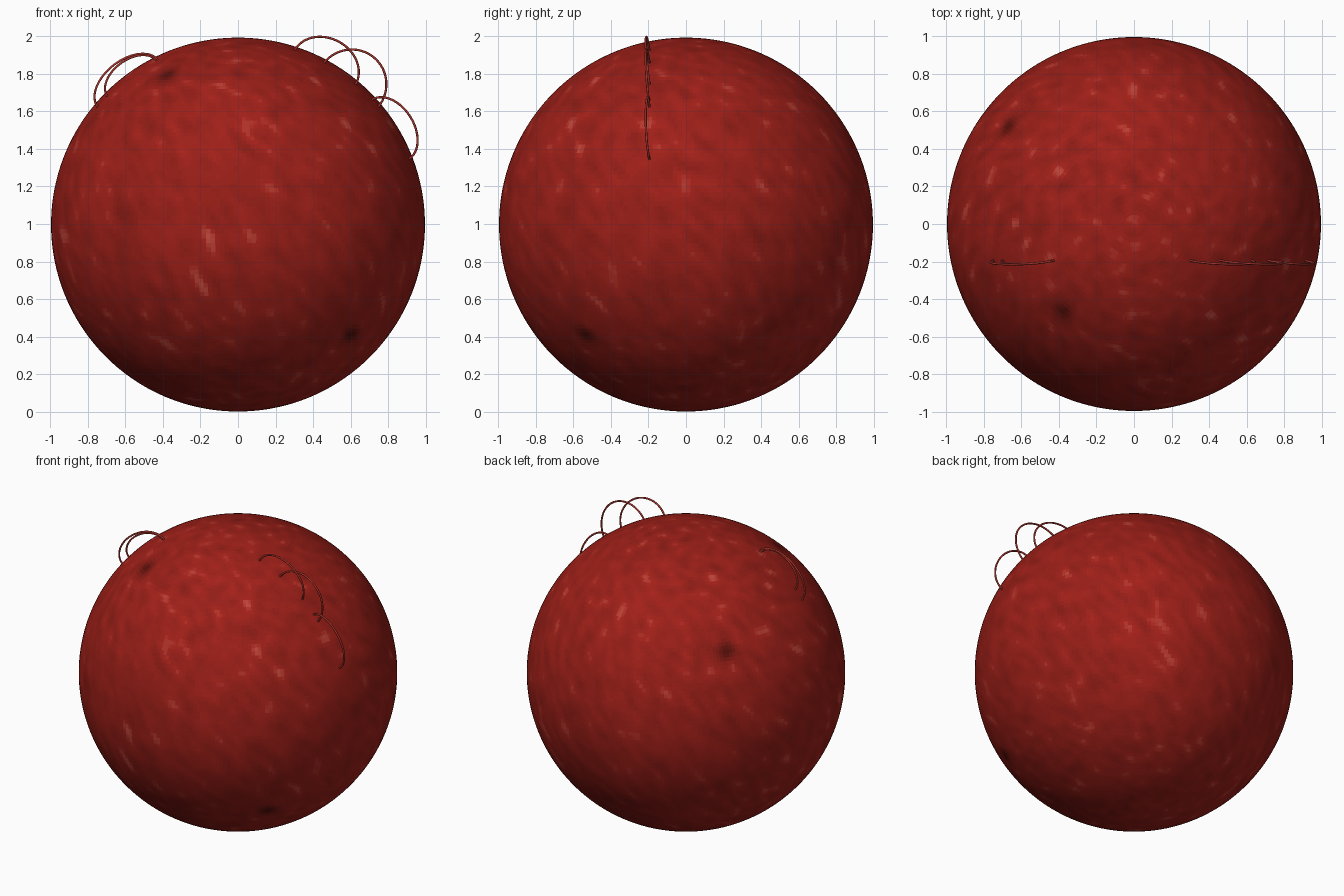
import bpy, bmesh, math
from mathutils import Vector, noise

if "Cube" in bpy.data.objects:
    bpy.data.objects.remove(bpy.data.objects["Cube"])

R = 0.997
CENTRE = Vector((0, 0, R))


def material(name, rgb):
    m = bpy.data.materials.new(name)
    m.diffuse_color = (*rgb, 1)
    m.use_nodes = True
    m.node_tree.nodes["Principled BSDF"].inputs["Base Color"].default_value = m.diffuse_color
    return m


# Star body: smooth sphere whose faces carry graded red shades
mesh = bpy.data.meshes.new("star_body")
bm = bmesh.new()
bmesh.ops.create_uvsphere(bm, u_segments=256, v_segments=128, radius=R)
SHADES = 24
for i in range(SHADES):
    t = i / (SHADES - 1)
    glow = max(0, t - 0.65)
    mesh.materials.append(material(f"red_{i}", (
        0.02 + 0.56 * t, 0.002 + 0.02 * t + 0.16 * glow, 0.001 + 0.014 * t + 0.11 * glow)))

SPOTS = [Vector(p).normalized() for p in
         ((-0.38, -0.46, 0.80), (0.60, -0.53, -0.59), (-0.67, 0.52, 0.52))]
for f in bm.faces:
    f.smooth = True
    d = f.calc_center_median().normalized()
    # streaky mottling in swirled longitude / latitude
    lat = math.asin(max(-1, min(1, d.z)))
    lon = math.atan2(d.y, d.x) + 0.5 * lat
    c = math.cos(lat)
    p = Vector((c * math.cos(lon), c * math.sin(lon), 0)) * 13 + Vector((0, 0, lat * 8))
    n = noise.noise(p)
    broad = noise.noise(d * 3 + Vector((7, 2, 5)))
    t = 0.55 + 0.17 * n + 0.05 * broad + 0.5 * max(0, n - 0.42)
    # dark spots
    for s in SPOTS:
        a = d.angle(s)
        t *= 1 - 0.8 * math.exp(-(a / 0.07) ** 2)
    f.material_index = max(0, min(SHADES - 1, round(t * (SHADES - 1))))
bm.to_mesh(mesh)
bm.free()
body = bpy.data.objects.new("star_body", mesh)
body.location = CENTRE
bpy.context.collection.objects.link(body)

# Prominence loops: half-ellipse arches standing on the surface near y = -0.2
loop_mat = material("loop_red", (0.42, 0.035, 0.025))
RING = math.sqrt(R * R - 0.04)


def prominence(name, mid_deg, half_deg, height):
    mid, half = math.radians(mid_deg), math.radians(half_deg)
    out = Vector((math.cos(mid), 0, math.sin(mid)))
    side = Vector((math.sin(mid), 0, -math.cos(mid)))
    base = CENTRE + out * RING * math.cos(half)
    width = RING * math.sin(half)
    cu = bpy.data.curves.new(name, "CURVE")
    cu.dimensions = "3D"
    cu.bevel_depth = 0.006
    cu.bevel_resolution = 2
    cu.use_fill_caps = True
    sp = cu.splines.new("POLY")
    n = 40
    sp.points.add(n)
    for i in range(n + 1):
        a = math.pi * i / n
        q = base - side * width * math.cos(a) + out * height * math.sin(a)
        q.y = -0.195 - 0.02 * math.sin(a)
        sp.points[i].co = (*q, 1)
    cu.materials.append(loop_mat)
    bpy.context.collection.objects.link(bpy.data.objects.new(name, cu))


for i, args in enumerate(((61, 11, 0.155), (51, 11, 0.19), (32, 11, 0.125),
                          (128, 12, 0.123), (126, 9.5, 0.10))):
    prominence(f"prominence_loop_{i + 1}", *args)
